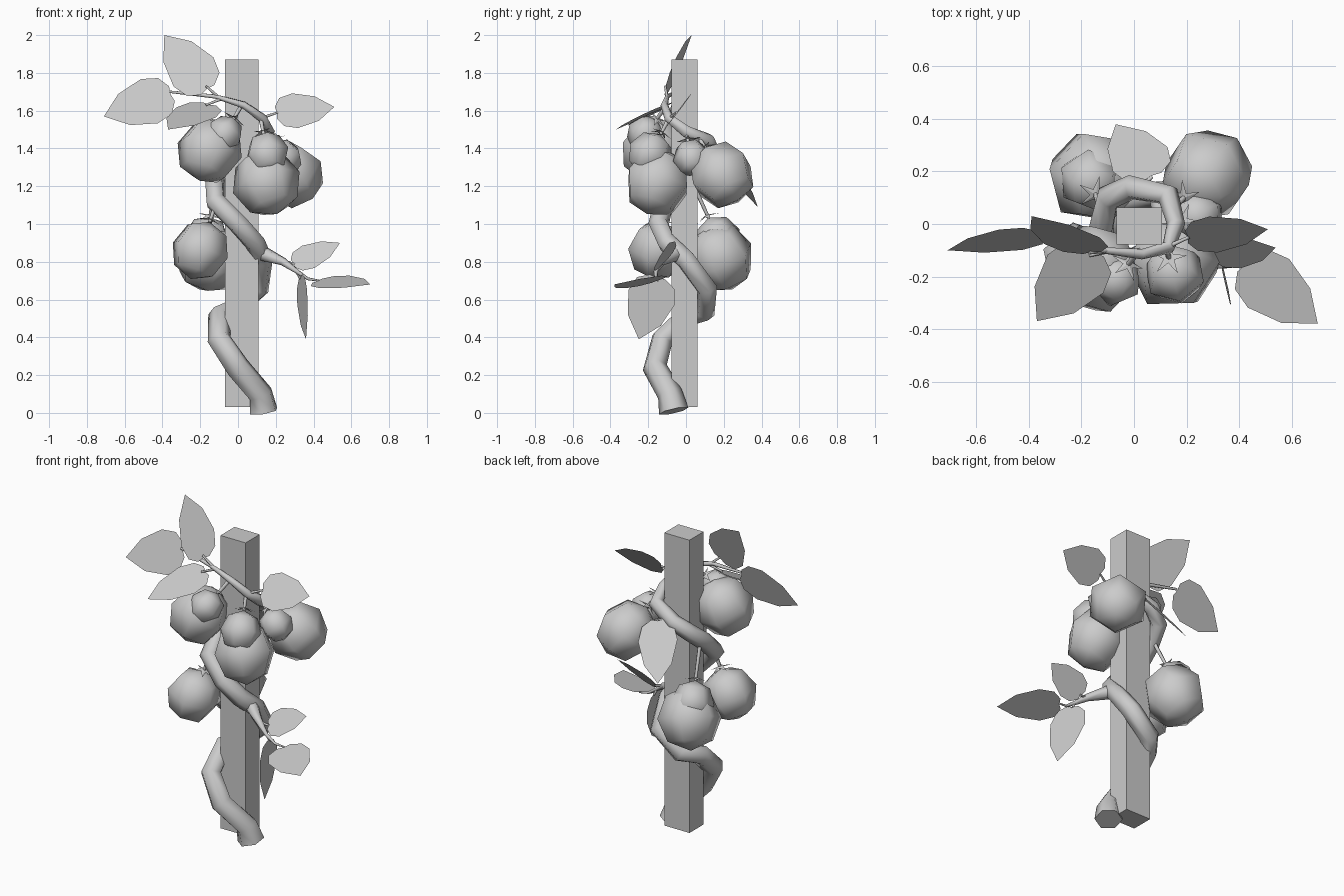
import bpy, bmesh, math
from mathutils import Vector, Matrix

if "Cube" in bpy.data.objects:
    bpy.data.objects.remove(bpy.data.objects["Cube"])


def finish(bm, name, smooth=False):
    me = bpy.data.meshes.new(name)
    bm.to_mesh(me)
    bm.free()
    for p in me.polygons:
        p.use_smooth = smooth
    ob = bpy.data.objects.new(name, me)
    bpy.context.collection.objects.link(ob)
    return ob


def tube(name, pts):
    """Six-sided tapered tube through (x, y, z, radius) points."""
    cu = bpy.data.curves.new(name, 'CURVE')
    cu.dimensions = '3D'
    cu.bevel_depth = 1.0
    cu.bevel_resolution = 1
    cu.use_fill_caps = True
    sp = cu.splines.new('POLY')
    sp.points.add(len(pts) - 1)
    for p, (x, y, z, r) in zip(sp.points, pts):
        p.co = (x, y, z, 1)
        p.radius = r
    sp.use_smooth = True
    ob = bpy.data.objects.new(name, cu)
    bpy.context.collection.objects.link(ob)
    bpy.ops.object.select_all(action='DESELECT')
    ob.select_set(True)
    bpy.context.view_layer.objects.active = ob
    bpy.ops.object.convert(target='MESH')
    return ob


def leaf(name, base, tip, side, width):
    """Flat pointed leaf from base to tip, spread along side."""
    b, t = Vector(base), Vector(tip)
    axis = t - b
    s = Vector(side)
    s = (s - s.project(axis)).normalized() * width / 2
    outline = [(.0, .35), (.1, .85), (.33, 1.05), (.7, .74)]
    bm = bmesh.new()
    mid = [bm.verts.new(b + axis * .02), bm.verts.new(t)]
    for sign in (1, -1):
        edge = [bm.verts.new(b + axis * u + s * w * sign) for u, w in outline]
        loop = [mid[0]] + edge + [mid[1]]
        bm.faces.new(loop if sign > 0 else loop[::-1])
    return finish(bm, name)


def fruit(name, centre, r, spin=0.0, stem_from=None):
    """Coarse round fruit; its star calyx and stalk face the vine."""
    c = Vector(centre)
    up = Vector(stem_from) - c if stem_from else Vector((-c.x, -c.y, .45))
    tilt = (Vector((0, 0, 1)).rotation_difference(up).to_matrix()
            @ Matrix.Rotation(spin, 3, 'Z'))
    bm = bmesh.new()
    bmesh.ops.create_uvsphere(bm, u_segments=6, v_segments=4, radius=r)
    for v in bm.verts:
        v.co = c + tilt @ v.co
    finish(bm, name, True)
    if stem_from:
        top = c + tilt @ Vector((0, 0, r))
        bm = bmesh.new()
        ring = []
        for i in range(10):
            q, h = (.07, .0) if i % 2 == 0 else (.022, .012)
            a = i * math.pi / 5
            ring.append(bm.verts.new(top + tilt @ Vector(
                (q * math.cos(a), q * math.sin(a), h))))
        hub = bm.verts.new(top + tilt @ Vector((0, 0, .02)))
        for i in range(10):
            bm.faces.new((hub, ring[i], ring[(i + 1) % 10]))
        finish(bm, name + "_calyx")
        tube(name + "_stalk", [(*stem_from, .012), (*top, .009)])


# Square support post
bm = bmesh.new()
bmesh.ops.create_cube(bm, size=1)
for v in bm.verts:
    v.co = Vector((.02 + v.co.x * .175, -.008 + v.co.y * .14, .95 + v.co.z * 1.84))
finish(bm, "post")

# Main vine winding up the post
tube("vine", [
    (.135, -.065, .01, .08), (.12, -.085, .1, .067), (.0, -.165, .24, .066),
    (-.1, -.125, .39, .063), (-.1, .0, .51, .06), (-.03, .1, .54, .058),
    (.11, .11, .66, .058), (.13, .0, .81, .055), (.09, -.1, .9, .055),
    (.0, -.145, 1.0, .055), (-.12, -.115, 1.12, .055), (-.125, -.01, 1.22, .052),
    (-.1, .1, 1.31, .05), (-.01, .14, 1.37, .048), (.13, .11, 1.44, .045),
    (.16, .0, 1.49, .035), (.13, -.09, 1.56, .026), (.03, -.115, 1.63, .02),
    (-.12, -.1, 1.675, .012), (-.36, -.05, 1.7, .007)])

# Side branches and leaf stalks
tube("lower_branch", [(.14, -.06, .84, .04), (.24, -.13, .8, .022),
                      (.31, -.16, .75, .012), (.37, -.16, .71, .008), (.43, -.15, .7, .005)])
for i, (a, b) in enumerate([
        ((-.1, -.1, 1.67), (-.17, -.11, 1.73)), ((-.08, -.1, 1.665), (-.17, -.12, 1.63)),
        ((.12, -.09, 1.56), (.21, -.05, 1.59)), ((.25, -.13, .8), (.3, -.12, .79)),
        ((.31, -.16, .75), (.33, -.15, .71)), ((.02, .14, 1.38), (.07, .18, 1.38))]):
    tube(f"leaf_stalk_{i}", [(*a, .009), (*b, .006)])

# Fruits in clusters
fruit("fruit_front_left", (-.15, -.17, 1.39), .18, .3)
fruit("fruit_front_left_small", (-.07, -.215, 1.475), .1, 0, (.02, -.1, 1.63))
fruit("fruit_front_right", (.15, -.15, 1.22), .185, .5)
fruit("fruit_front_right_small", (.155, -.19, 1.37), .12, .2, (.12, -.09, 1.56))
fruit("fruit_back_right", (.28, .19, 1.26), .178, .4, (.15, .06, 1.47))
fruit("fruit_right_small", (.245, .03, 1.35), .1, 0, (.16, .0, 1.49))
fruit("fruit_low_left", (-.2, -.15, .86), .16, .2, (-.12, -.12, 1.1))
fruit("fruit_low_back", (-.15, .18, .82), .187, .3)
fruit("fruit_low_back_small", (-.165, .17, .92), .125, .1, (-.12, .03, 1.23))

# Leaves: base, tip, spread direction, width
for i, spec in enumerate([
        ((-.16, -.11, 1.71), (-.39, .03, 2.0), (.8, .1, .6), .25),
        ((-.35, -.04, 1.69), (-.71, -.1, 1.57), (-.3, .3, .9), .25),
        ((-.15, -.1, 1.635), (-.37, -.37, 1.5), (1, -.7, -.25), .25),
        ((-.17, -.13, 1.61), (-.37, -.31, 1.52), (1, -.7, -.25), .19),
        ((.2, -.05, 1.59), (.51, -.02, 1.62), (0, .6, .8), .22),
        ((.29, -.12, .79), (.54, -.09, .9), (-.2, .65, .7), .17),
        ((.42, -.15, .7), (.7, -.38, .68), (.6, .7, .25), .24),
        ((.33, -.15, .72), (.36, -.25, .39), (-.22, 1, 0), .25),
        ((.07, .18, 1.38), (-.07, .38, 1.09), (1, .4, -.1), .22)]):
    leaf(f"leaf_{i}", *spec)
